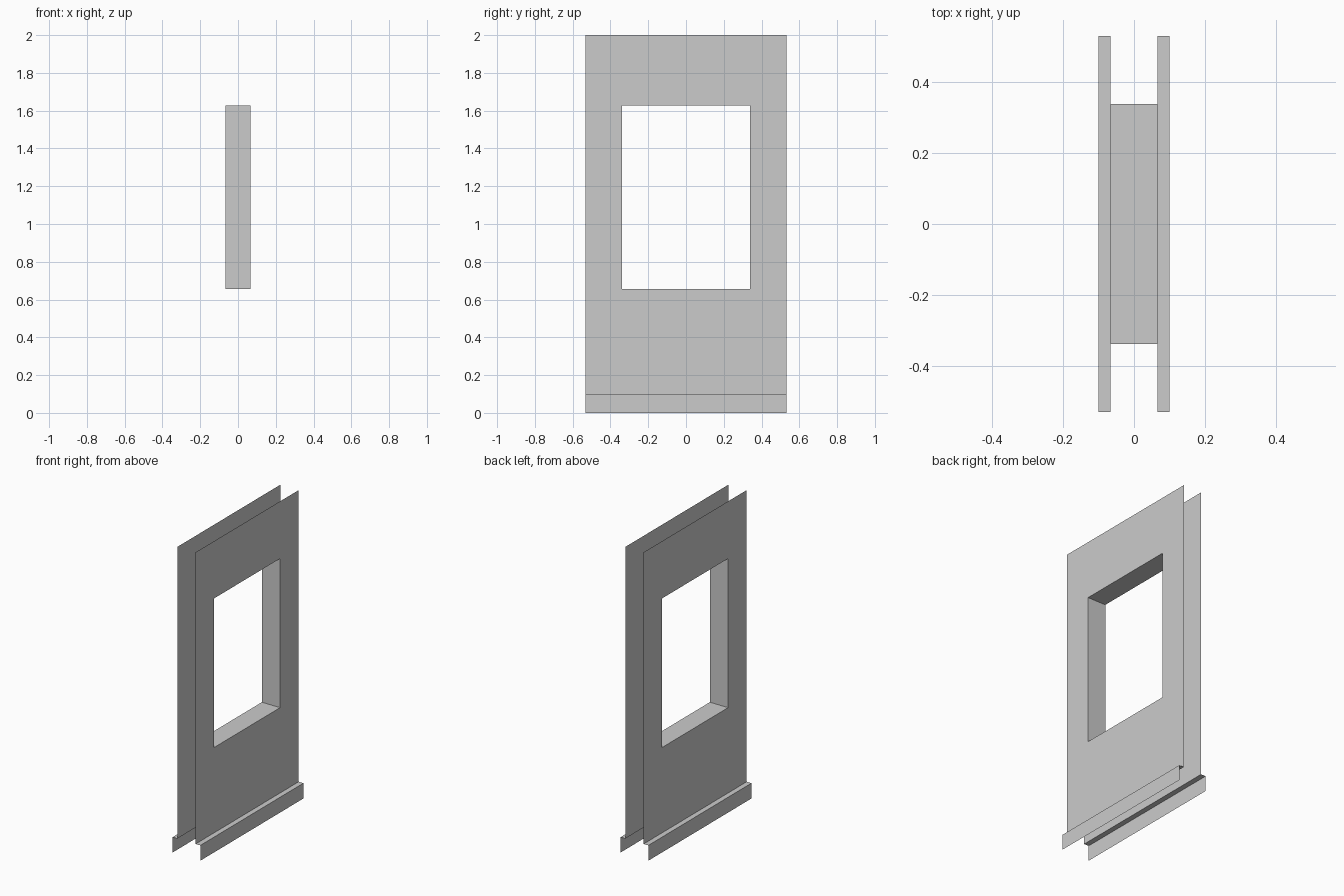
import bpy, bmesh

if "Cube" in bpy.data.objects:
    bpy.data.objects.remove(bpy.data.objects["Cube"])

WALL_X, TRIM_X = 0.066, 0.10      # half thickness at wall face and at skirting
HALF_Y, TOP, TRIM_Z = 0.531, 2.0, 0.10
WIN_Y, WIN_LOW, WIN_HIGH = 0.339, 0.656, 1.627


def rect(x, half_y, low, high):
    """Rectangle in the YZ plane, counter-clockwise seen from +x."""
    return [(x, -half_y, low), (x, half_y, low), (x, half_y, high), (x, -half_y, high)]


def bridge(name, a, b, closed=True, mirror=False):
    """Join two matching outlines with flat quads."""
    bm = bmesh.new()
    va = [bm.verts.new(p) for p in a]
    vb = [bm.verts.new(p) for p in b]
    n = len(a)
    for i in range(n if closed else n - 1):
        j = (i + 1) % n
        bm.faces.new((va[i], va[j], vb[j], vb[i]))
    mesh = bpy.data.meshes.new(name)
    bm.to_mesh(mesh)
    bm.free()
    obj = bpy.data.objects.new(name, mesh)
    bpy.context.collection.objects.link(obj)
    if mirror:
        mod = obj.modifiers.new("Mirror", 'MIRROR')
        mod.use_axis = (True, False, False)
        mod.use_mirror_merge = False
    return obj


# Wall faces with the window opening, one on each side
bridge("wall_faces", rect(WALL_X, HALF_Y, TRIM_Z, TOP),
       rect(WALL_X, WIN_Y, WIN_LOW, WIN_HIGH), mirror=True)

# Skirting: stepped ledge and vertical board, open underneath
profile = [(WALL_X, TRIM_Z), (TRIM_X, TRIM_Z), (TRIM_X, 0.0)]
bridge("skirting_boards", [(x, -HALF_Y, z) for x, z in profile],
       [(x, HALF_Y, z) for x, z in profile], closed=False, mirror=True)

# Window reveal lining the opening through the wall
bridge("window_reveal", rect(WALL_X, WIN_Y, WIN_LOW, WIN_HIGH),
       rect(-WALL_X, WIN_Y, WIN_LOW, WIN_HIGH))
